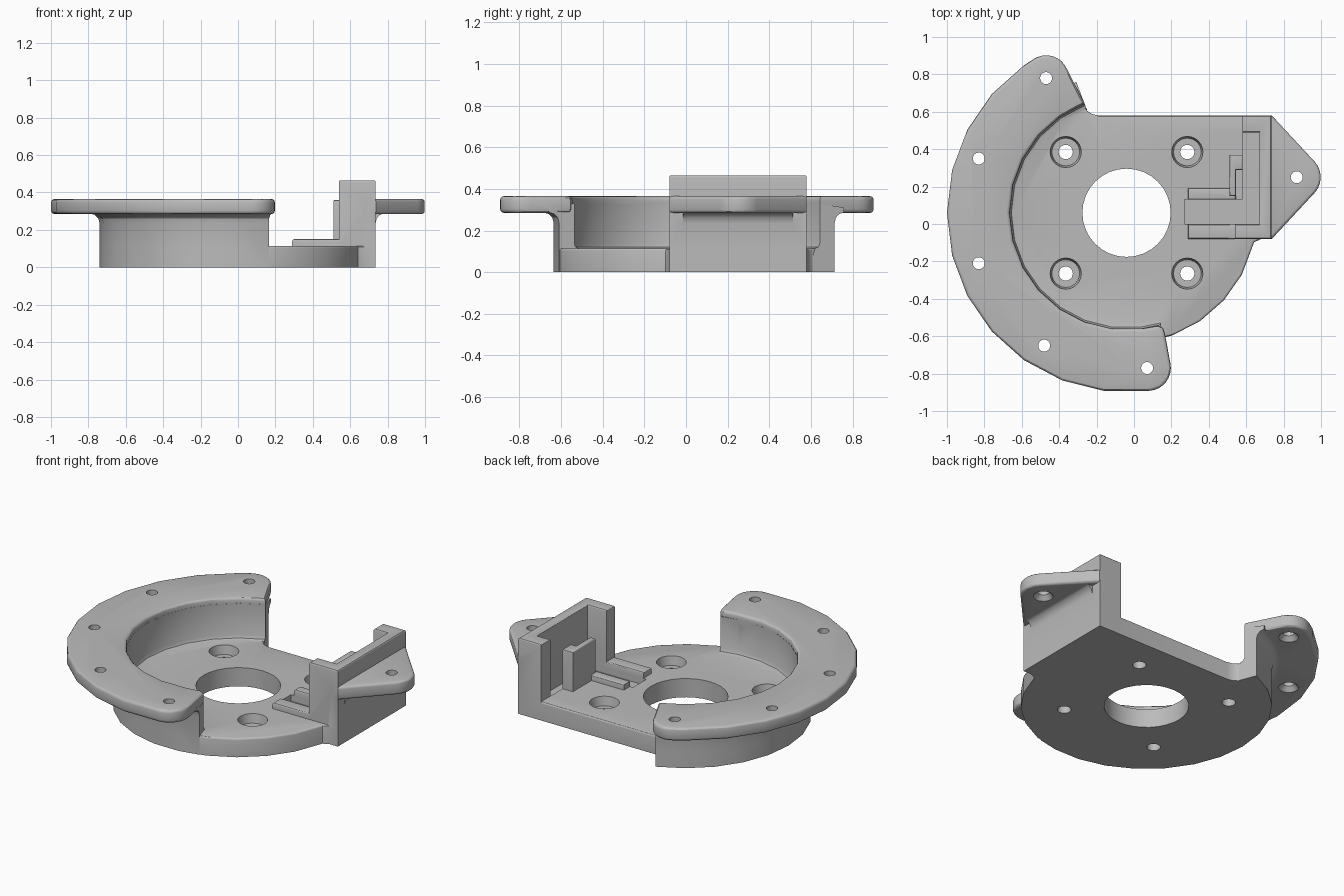
import bpy, bmesh
from math import sin, cos, radians, hypot
from mathutils import Vector

cube = bpy.data.objects.get("Cube")
if cube:
    bpy.data.objects.remove(cube, do_unlink=True)

grey = bpy.data.materials.new("plain grey")
grey.use_nodes = True
COLOUR = (0.5, 0.5, 0.5, 1)
grey.diffuse_color = COLOUR
grey.node_tree.nodes["Principled BSDF"].inputs["Base Color"].default_value = COLOUR

CX, CY, STEP = -0.04, 0.06, 13.8
FLANGE_LOW, FLANGE_TOP, FLOOR = 0.285, 0.365, 0.115


def arc(r, a, b, step=STEP, c=(CX, CY)):
    """Points on an arc, aligned to a common angular step around 180 degrees."""
    lo, hi = min(a, b), max(a, b)
    inner = [180 + step * k for k in range(-40, 41)]
    angles = [lo] + [t for t in inner if lo + 2 < t < hi - 2] + [hi]
    if a > b:
        angles.reverse()
    return [(c[0] + r * cos(radians(t)), c[1] + r * sin(radians(t))) for t in angles]


def finish(name, bm):
    bmesh.ops.recalc_face_normals(bm, faces=bm.faces)
    mesh = bpy.data.meshes.new(name)
    bm.to_mesh(mesh)
    bm.free()
    mesh.materials.append(grey)
    ob = bpy.data.objects.new(name, mesh)
    bpy.context.collection.objects.link(ob)
    return ob


def prism(name, pts, z0, z1, round_top=0.0, round_low=0.0):
    bm = bmesh.new()
    face = bm.faces.new([bm.verts.new((x, y, z0)) for x, y in pts])
    new = bmesh.ops.extrude_face_region(bm, geom=[face], use_keep_orig=True)["geom"]
    bmesh.ops.translate(bm, vec=(0, 0, z1 - z0),
                        verts=[v for v in new if isinstance(v, bmesh.types.BMVert)])
    bmesh.ops.recalc_face_normals(bm, faces=bm.faces)
    for z, size in ((z1, round_top), (z0, round_low)):
        if size:
            edges = [e for e in bm.edges if all(abs(v.co.z - z) < 1e-5 for v in e.verts)]
            bmesh.ops.bevel(bm, geom=edges, offset=size, segments=3, profile=0.5, affect='EDGES')
    return finish(name, bm)


def box(name, x0, x1, y0, y1, z0, z1, rounding=0.0):
    return prism(name, [(x0, y0), (x1, y0), (x1, y1), (x0, y1)], z0, z1, rounding)


def loft(name, rings):
    """Solid through a row of matching closed cross-sections."""
    bm = bmesh.new()
    rows = [[bm.verts.new(p) for p in ring] for ring in rings]
    n = len(rows[0])
    for a, b in zip(rows, rows[1:]):
        for i in range(n):
            bm.faces.new((a[i], a[(i + 1) % n], b[(i + 1) % n], b[i]))
    bm.faces.new(rows[0])
    bm.faces.new(rows[-1])
    return finish(name, bm)


def cone(x, y, r0, r1, z0, z1, sides=24):
    bm = bmesh.new()
    bmesh.ops.create_cone(bm, cap_ends=True, segments=sides, radius1=r0, radius2=r1, depth=z1 - z0)
    bmesh.ops.translate(bm, vec=(x, y, (z0 + z1) / 2), verts=bm.verts)
    return finish("hole_cutter", bm)


def combine(body, other, operation):
    mod = body.modifiers.new("combine", 'BOOLEAN')
    mod.operation, mod.solver, mod.object = operation, 'EXACT', other
    bpy.context.view_layer.objects.active = body
    bpy.ops.object.modifier_apply(modifier=mod.name)
    bpy.data.objects.remove(other, do_unlink=True)


# Base plate: round front, straight back, square right side
base = arc(0.70, 111, 347) + [(0.68, -0.08), (0.735, -0.08), (0.735, 0.58), (-0.19, 0.58),
                              (-0.225, 0.588), (-0.25, 0.605), (-0.27, 0.64)]
body = prism("motor_mount_body", base, 0, FLOOR, round_top=0.012)

# Curved wall with fillets to the floor and the flange
section = [(0.59, 0.08), (0.60, 0.115), (0.616, 0.12), (0.624, 0.137), (0.624, 0.33),
           (0.75, 0.31), (0.75, 0.287), (0.725, 0.28), (0.707, 0.262), (0.70, 0.235),
           (0.70, 0), (0.59, 0)]
columns = [arc(r, 111, 287) for r, z in section]
rings = [[(*col[i], z) for col, (r, z) in zip(columns, section)] for i in range(len(columns[0]))]
wall = loft("curved_wall", rings)

# Flange with rounded ends
flange = (arc(0.96, 125, 263)
          + arc(0.122, 270, 372, 12, (0.075, -0.77))
          + [(0.165, -0.585), (0.155, -0.556), (0.13, -0.545), (0.10, -0.55)]
          + arc(0.625, 278, 111)
          + arc(0.122, 22, 122, 12, (-0.47, 0.78)))
flange = prism("flange", flange, FLANGE_LOW, FLANGE_TOP, 0.018, 0.018)

# Upright C-shaped holder
holder = prism("holder", [(0.735, -0.08), (0.735, 0.58), (0.58, 0.58), (0.58, 0.49), (0.67, 0.49),
                          (0.67, 0), (0.54, 0), (0.54, -0.08)], 0, 0.465, round_top=0.009)

# Side ear with a fillet below it
ear = [(0.70, -0.08), (0.737, -0.08)] + arc(0.125, -46, 46, 11.5, (0.873, 0.25)) \
    + [(0.737, 0.58), (0.70, 0.58)]
ear = prism("ear", ear, FLANGE_LOW, FLANGE_TOP, 0.015, 0.015)
ear_fillet = loft("ear_fillet", [[(0.70, y, 0.23), (0.735, y, 0.235), (0.742, y, 0.262),
                                  (0.758, y, 0.28), (0.785, y, 0.29), (0.785, y, 0.31),
                                  (0.70, y, 0.31)] for y in (-0.015, 0.515)])

# Guide rails and clip post
parts = [wall, flange, holder, ear, ear_fillet,
         box("front_rail", 0.29, 0.56, -0.08, 0, 0.05, 0.15, 0.009),
         box("rear_rail", 0.29, 0.545, 0.13, 0.19, 0.05, 0.15, 0.009),
         prism("post", [(0.51, 0.15), (0.545, 0.15), (0.545, 0.29), (0.58, 0.29),
                        (0.58, 0.37), (0.51, 0.37)], 0.05, 0.36, 0.008)]
for part in parts:
    combine(body, part, 'UNION')

# Slot in the floor
slot = prism("slot_cutter", [(0.27, 0), (0.67, 0), (0.67, 0.49), (0.58, 0.49), (0.58, 0.13),
                             (0.27, 0.13)], 0.075, 0.2)
combine(body, slot, 'DIFFERENCE')

# Centre bore and counterbored motor screw holes
combine(body, cone(CX, CY, 0.236, 0.236, -0.1, 0.2, 32), 'DIFFERENCE')
for sx in (-1, 1):
    for sy in (-1, 1):
        x, y = CX + sx * 0.325, CY + sy * 0.325
        combine(body, cone(x, y, 0.038, 0.038, -0.1, 0.2), 'DIFFERENCE')
        combine(body, cone(x, y, 0.074, 0.084, 0.06, 0.118), 'DIFFERENCE')

# Countersunk flange and ear holes
for x, y in ((-0.47, 0.78), (-0.83, 0.35), (-0.83, -0.21), (-0.48, -0.65), (0.07, -0.77), (0.87, 0.25)):
    combine(body, cone(x, y, 0.032, 0.032, 0.2, 0.5), 'DIFFERENCE')
    combine(body, cone(x, y, 0.06, 0.032, 0.28, 0.312), 'DIFFERENCE')

bpy.ops.object.select_all(action='DESELECT')
body.select_set(True)
bpy.context.view_layer.objects.active = body
bpy.ops.object.shade_smooth_by_angle(angle=radians(30))
